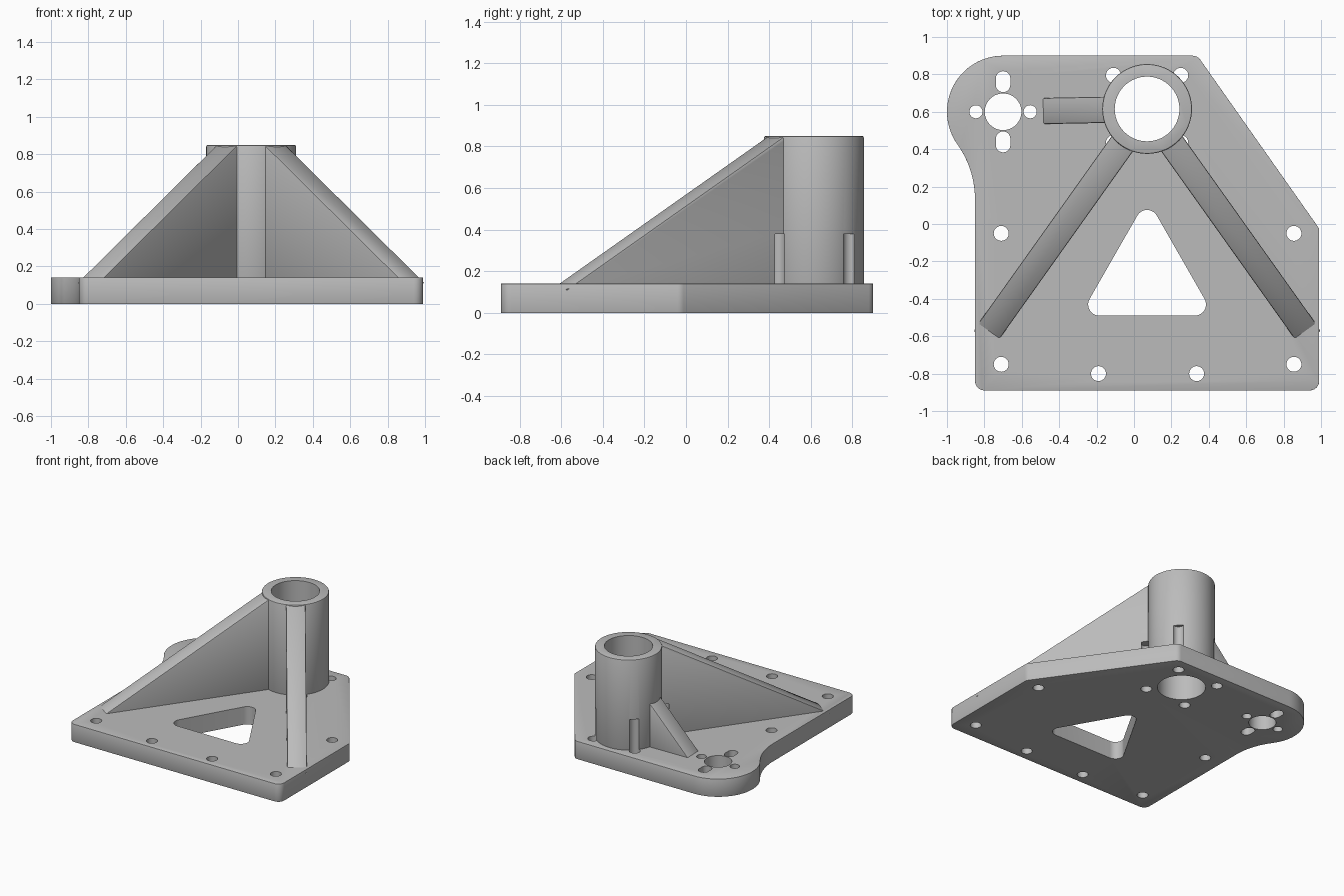
import bpy, bmesh
from math import pi, cos, sin, atan2, hypot, radians
from mathutils import Matrix, Vector

cube = bpy.data.objects.get("Cube")
if cube:
    bpy.data.objects.remove(cube, do_unlink=True)

grey = bpy.data.materials.new("plain grey")
grey.use_nodes = True
GREY = (0.5, 0.5, 0.5, 1)
grey.diffuse_color = GREY
grey.node_tree.nodes["Principled BSDF"].inputs["Base Color"].default_value = GREY

PLATE, TOP = 0.14, 0.85
TUBE = Vector((0.07, 0.615, 0))
LOBE = (-0.70, 0.60)


def arc(c, r, a0, a1, n=12):
    """Points on an arc, angles in degrees."""
    angles = [radians(a0 + (a1 - a0) * i / n) for i in range(n + 1)]
    return [(c[0] + r * cos(a), c[1] + r * sin(a)) for a in angles]


def circle(c, r, n=32):
    return arc(c, r, 0, 360, n)[:-1]


def add_prism(bm, pts, z0, z1):
    base = bm.faces.new([bm.verts.new((x, y, z0)) for x, y in pts])
    ext = bmesh.ops.extrude_face_region(bm, geom=[base])["geom"]
    verts = [g for g in ext if isinstance(g, bmesh.types.BMVert)]
    bmesh.ops.translate(bm, verts=verts, vec=(0, 0, z1 - z0))


def make(name, prisms, matrix=None, bevel=0.0):
    bm = bmesh.new()
    for p in prisms:
        add_prism(bm, *p)
    bmesh.ops.recalc_face_normals(bm, faces=bm.faces[:])
    if matrix:
        bm.transform(matrix)
    mesh = bpy.data.meshes.new(name)
    bm.to_mesh(mesh)
    bm.free()
    mesh.materials.append(grey)
    ob = bpy.data.objects.new(name, mesh)
    bpy.context.collection.objects.link(ob)
    if bevel:
        mod = ob.modifiers.new("soft edge", "BEVEL")
        mod.width, mod.segments = bevel, 2
        mod.limit_method, mod.angle_limit = "ANGLE", radians(50)
    return ob


# Base plate outline: rounded corners, round lobe and concave neck
flank = 35
outline = (arc((-0.80, -0.84), 0.05, 180, 270, 6)
           + arc((0.94, -0.84), 0.05, 270, 360, 6)
           + arc((0.94, -0.04), 0.05, 0, flank, 4)
           + arc((0.313, 0.85), 0.05, flank, 90, 4)
           + arc(LOBE, 0.30, 90, 215.4, 28)
           + arc((-1.361, 0.13), 0.511, 35.4, 0, 12))
plate = make("base_plate", [(outline, 0, PLATE)], bevel=0.008)

# Upright tube
tube = make("upright_tube", [(circle(TUBE, 0.24, 64), 0.1, TOP)], bevel=0.008)


def rib(name, direction, length, height):
    """Sloped wall standing out from the tube, profile drawn as distance and height."""
    inner, low = 0.23, 0.11
    slope = (height - PLATE) / (length - inner)
    profile = [(0.2, low), (length + (PLATE - low) / slope, low),
               (inner, height), (0.2, height)]
    d = Vector((*direction, 0)).normalized()
    up = Vector((0, 0, 1))
    m = Matrix((d, up, d.cross(up))).transposed().to_4x4()
    return make(name, [(profile, -0.07, 0.07)], Matrix.Translation(TUBE) @ m, bevel=0.008)


ribs = [rib("right_rib", (-0.845, -1.187), 1.457, 0.845),
        rib("left_rib", (0.845, -1.187), 1.457, 0.845),
        rib("small_rib", (-1, -0.02), 0.555, 0.48)]

# Openings: tube bore, bolt holes, screw grooves, lobe pattern, triangular window
LOW, HIGH = -0.1, 0.3
cuts = [(circle(TUBE, 0.173, 64), LOW, 1.0)]
bolts = [(-0.71, -0.05), (0.855, -0.05), (-0.71, -0.75), (0.855, -0.75),
         (-0.19, -0.80), (0.335, -0.80)]
cuts += [(circle(c, 0.04), LOW, HIGH) for c in bolts]
grooves = [(circle((TUBE.x + sx * 0.18, TUBE.y + sy * 0.18), 0.04), LOW, 0.38)
           for sx in (-1, 1) for sy in (-1, 1)]
cuts += grooves
cuts.append((circle(LOBE, 0.098, 48), LOW, HIGH))
for s in (-1, 1):
    cuts.append((circle((LOBE[0] + s * 0.145, LOBE[1]), 0.035), LOW, HIGH))
    y = LOBE[1] + s * 0.161
    slot = arc((LOBE[0], y + 0.017), 0.039, 0, 180) + arc((LOBE[0], y - 0.017), 0.039, 180, 360)
    cuts.append((slot, LOW, HIGH))
window = (arc((0.07, 0.015), 0.06, 30, 150, 10) + arc((-0.185, -0.43), 0.06, 150, 270, 10)
          + arc((0.325, -0.43), 0.06, 270, 390, 10))
cuts.append((window, LOW, HIGH))

cutter = make("opening_cutter", cuts)
groove_cutter = make("groove_cutter", grooves)

for ob in [plate, tube] + ribs:
    mod = ob.modifiers.new("openings", "BOOLEAN")
    mod.operation, mod.solver = "DIFFERENCE", "EXACT"
    mod.object = groove_cutter if ob in ribs else cutter
    bpy.ops.object.select_all(action="DESELECT")
    ob.select_set(True)
    bpy.context.view_layer.objects.active = ob
    for name in [m.name for m in ob.modifiers]:
        bpy.ops.object.modifier_apply(modifier=name)
    bpy.ops.object.shade_smooth_by_angle(angle=radians(30))

for helper in (cutter, groove_cutter):
    bpy.data.objects.remove(helper, do_unlink=True)
